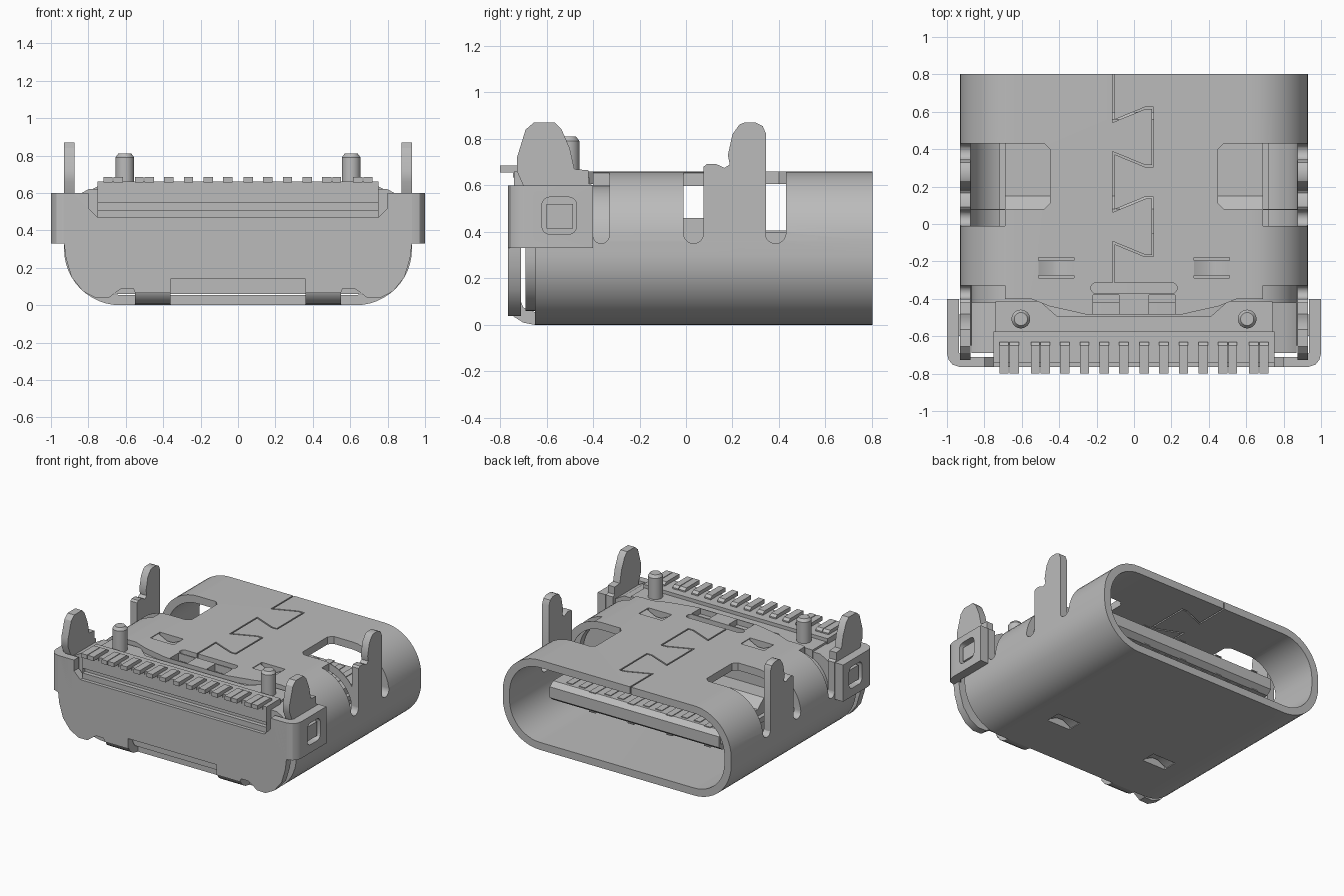
import bpy, bmesh, math
from mathutils import Vector

cube = bpy.data.objects.get("Cube")
if cube:
    bpy.data.objects.remove(cube, do_unlink=True)

# One plain metal grey
GREY = (0.5, 0.5, 0.5, 1)
metal = bpy.data.materials.new("plain_grey")
metal.use_nodes = True
metal.diffuse_color = GREY
bsdf = next(n for n in metal.node_tree.nodes if n.type == "BSDF_PRINCIPLED")
bsdf.inputs["Base Color"].default_value = GREY

PLACE = {"x": lambda p, t: (t, p[0], p[1]),
         "y": lambda p, t: (p[0], t, p[1]),
         "z": lambda p, t: (p[0], p[1], t)}


def prism(name, pts, axis, a, b):
    """Extrude a 2D outline along an axis from a to b."""
    bm = bmesh.new()
    ends = [[bm.verts.new(PLACE[axis](p, t)) for p in pts] for t in (a, b)]
    bm.faces.new(ends[0])
    bm.faces.new(ends[1])
    n = len(pts)
    for i in range(n):
        j = (i + 1) % n
        bm.faces.new((ends[0][i], ends[0][j], ends[1][j], ends[1][i]))
    bmesh.ops.recalc_face_normals(bm, faces=bm.faces)
    mesh = bpy.data.meshes.new(name)
    bm.to_mesh(mesh)
    bm.free()
    ob = bpy.data.objects.new(name, mesh)
    bpy.context.collection.objects.link(ob)
    mesh.materials.append(metal)
    return ob


def box(name, x, y, z):
    return prism(name, [(x[0], y[0]), (x[1], y[0]), (x[1], y[1]), (x[0], y[1])], "z", *z)


def cut(ob, cutter):
    cutter.hide_render = True
    mod = ob.modifiers.new("cut", "BOOLEAN")
    mod.operation, mod.solver, mod.object = "DIFFERENCE", "EXACT", cutter
    bpy.context.view_layer.objects.active = ob
    bpy.ops.object.modifier_apply(modifier=mod.name)
    bpy.data.objects.remove(cutter, do_unlink=True)


def rounded(x0, x1, z0, z1, r, steps=12):
    pts = []
    for k, (cx, cz) in enumerate([(x1 - r, z1 - r), (x0 + r, z1 - r),
                                  (x0 + r, z0 + r), (x1 - r, z0 + r)]):
        for i in range(steps + 1):
            a = math.pi / 2 * (k + i / steps)
            pts.append((cx + r * math.cos(a), cz + r * math.sin(a)))
    return pts


def mirrored(half):
    """Complete a right-half outline whose ends do not lie on the centre."""
    return half + [(-x, y) for x, y in reversed(half)]


def slot(y0, y1, bottom):
    """Upright slot outline with a round bottom."""
    r, c = (y1 - y0) / 2, (y0 + y1) / 2
    arc = [(c + r * math.cos(a), bottom + r + r * math.sin(a))
           for a in (math.pi * (1 + i / 10) for i in range(11))]
    return arc + [(y1, 1), (y0, 1)]


def ribbon(path, w):
    """Narrow mitred outline along a polyline."""
    v = [Vector(p) for p in path]
    left, right = [], []
    for i, p in enumerate(v):
        d0 = (p - v[max(i - 1, 0)]).normalized()
        d1 = (v[min(i + 1, len(v) - 1)] - p).normalized()
        n0, n1 = Vector((-d0.y, d0.x)), Vector((-d1.y, d1.x))
        m = (n0 + n1).normalized()
        off = m * (w / max(m.dot(n1 if n1.length else n0), 0.35))
        left.append(tuple(p + off))
        right.append(tuple(p - off))
    return left + right[::-1]


# Hollow shell
WALL = 0.055
shell = prism("shell", rounded(-.93, .93, 0, .66, .3), "y", -.65, .803)
cut(shell, prism("bore", rounded(-.93 + WALL, .93 - WALL, WALL, .66 - WALL, .3 - WALL), "y", -1, 1))
cut(shell, prism("front_trim", mirrored([(.25, -.485), (.45, -.44), (.55, -.4), (1.1, -.4), (1.1, -1)]),
                 "z", .33, 1))
for s in (1, -1):
    for y0, y1 in ((-.4, -.33), (-.01, .075), (.34, .43)):
        cut(shell, prism("side_slot", slot(y0, y1, .35), "x", s * .69, s * 1.1))
    cut(shell, prism("top_window", [(s * .48, .08), (s * .45, .11), (s * .45, .4), (s * .48, .43),
                                    (s * 1.1, .43), (s * 1.1, .08)], "z", .4, 1))
    cut(shell, box("spring_window", (s * .32, s * .51), (-.29, -.18), (-.5, 1)))
    cut(shell, box("front_window", (s * .08, s * .22), (-.48, -.38), (.5, 1)))
cut(shell, prism("lip_slot", rounded(-.23, .23, -.37, -.315, .025, 4), "z", .5, 1))

# Interlocking dovetail seam
L, R = -.11, .1
seam = [(L, .9)]
for top in (.55, .07):
    seam += [(L, top), (R - .04, top + .07), (R, top + .07), (R, top - .24),
             (R - .04, top - .24), (L, top - .17)]
seam.append((L, -.33))
cut(shell, prism("seam", ribbon(seam, .005), "z", .5, 1))

# Spring tabs sunk into the windows, top and bottom
sag = [(.32, 0), (.39, .035), (.44, .035), (.51, 0)]
for s in (1, -1):
    for z, d, label in ((.655, -1, "top"), (.005, 1, "bottom")):
        line = [(s * x, z + d * h) for x, h in sag]
        back = [(x, h + d * .02) for x, h in reversed(line)]
        prism(label + "_spring", line + back, "y", -.275, -.195)

# Mounting legs
rear_leg = [(.075, .33), (.075, .68), (.09, .692), (.13, .692), (.165, .675), (.188, .69), (.18, .73),
            (.2, .82), (.23, .862), (.25, .87), (.3, .87), (.33, .855), (.345, .82), (.345, .33)]
front_leg = [(-.4, .33), (-.4, .6), (-.42, .61), (-.42, .665), (-.48, .67), (-.5, .76), (-.535, .84),
             (-.565, .87), (-.655, .87), (-.69, .84), (-.727, .72), (-.727, .66), (-.7, .6), (-.65, .33)]
for s, side in ((1, "left"), (-1, "right")):
    prism(side + "_rear_leg", rear_leg, "x", s * .875, s * .93)
    prism(side + "_front_leg", front_leg, "x", s * .875, s * .93)

# Front cover plate, its wrapped side clips and bottom bends
prism("cover_plate", mirrored([(.75, .47), (.88, .6), (.93, .6), (.93, .33), (.92, .25), (.89, .15),
                               (.83, .075), (.76, .038), (.69, .04), (.65, .07), (.62, .09), (.56, .09),
                               (.55, .065), (.36, .065), (.36, .14)]), "y", -.765, -.71)
bend = [(-.65, 0), (-.7, .01), (-.74, .035), (-.76, .07), (-.765, .1), (-.71, .1), (-.7, .075), (-.65, .055)]
wrap = [(1, -.4), (1, -.69), (.992, -.725), (.97, -.752), (.93, -.765), (.8, -.765), (.8, -.71),
        (.91, -.71), (.935, -.69), (.935, -.4)]
for s, side in ((1, "left"), (-1, "right")):
    clip = prism(side + "_clip", [(s * x, y) for x, y in wrap], "z", .33, .6)
    cut(clip, prism("clip_hole", rounded(-.62, -.47, .39, .55, .035, 4), "x", s * .94, s * 1.1))
    box(side + "_latch", (s * .9, s * .985), (-.6, -.485), (.415, .52))
    prism(side + "_bend", bend, "x", s * .36, s * .55)

# Plastic body with stepped top
prism("body", rounded(-.87, .87, .06, .6, .24), "y", -.69, -.05)
prism("body_shoulder", [(-.87, .4), (-.87, .58), (-.8, .62), (.8, .62), (.87, .58), (.87, .4)],
      "y", -.69, -.42)
prism("body_step", mirrored([(.41, -.495), (.5, -.415), (.74, -.415), (.74, -.58)]), "z", .5, .635)
carrier = box("pin_carrier", (-.75, .75), (-.74, -.575), (.45, .66))
cut(carrier, box("carrier_slot", (-.749, .749), (-.8, -.71), (.51, .545)))

# Locating pegs with chamfered tips
for s in (1, -1):
    for name, r0, r1, z0, z1 in (("peg", .05, .05, .6, .79), ("peg_tip", .05, .035, .79, .81)):
        bpy.ops.mesh.primitive_cone_add(vertices=32, radius1=r0, radius2=r1, depth=z1 - z0,
                                        location=(s * .605, -.508, (z0 + z1) / 2))
        bpy.context.object.name = name
        bpy.context.object.data.materials.append(metal)

# Contact tails
tail = [(-.8, .655), (-.8, .685), (-.65, .685), (-.63, .67), (-.63, .6), (-.66, .6), (-.66, .635), (-.745, .635),
        (-.745, .655)]
for s in (1, -1):
    for x, w in ((.055, .025), (.16, .025), (.265, .025), (.37, .025),
                 (.475, .025), (.528, .023), (.64, .025), (.695, .025)):
        prism("contact_tail", tail, "x", s * x - w, s * x + w)

# Tongue with stepped base, side ridge and contact pads
prism("tongue", [(-.1, .2), (-.1, .46), (.08, .46), (.15, .4), (.56, .4), (.6, .37), (.6, .29), (.56, .26),
                 (.15, .26), (.08, .2)], "x", -.69, .69)
prism("tongue_ridge", mirrored([(.69, .585), (.72, .55), (.72, -.08)]), "z", .31, .35)
for i in range(12):
    x = (i - 5.5) * .104
    for z in (.399, .255):
        box("contact_pad", (x - .025, x + .025), (.2, .54 if i % 3 else .57), (z, z + .006))

# Smooth round surfaces, keep edges sharp
bpy.ops.object.select_all(action="DESELECT")
for ob in bpy.context.scene.objects:
    if ob.type == "MESH" and metal.name in ob.data.materials:
        ob.select_set(True)
        bpy.context.view_layer.objects.active = ob
bpy.ops.object.shade_smooth_by_angle(angle=math.radians(30))
